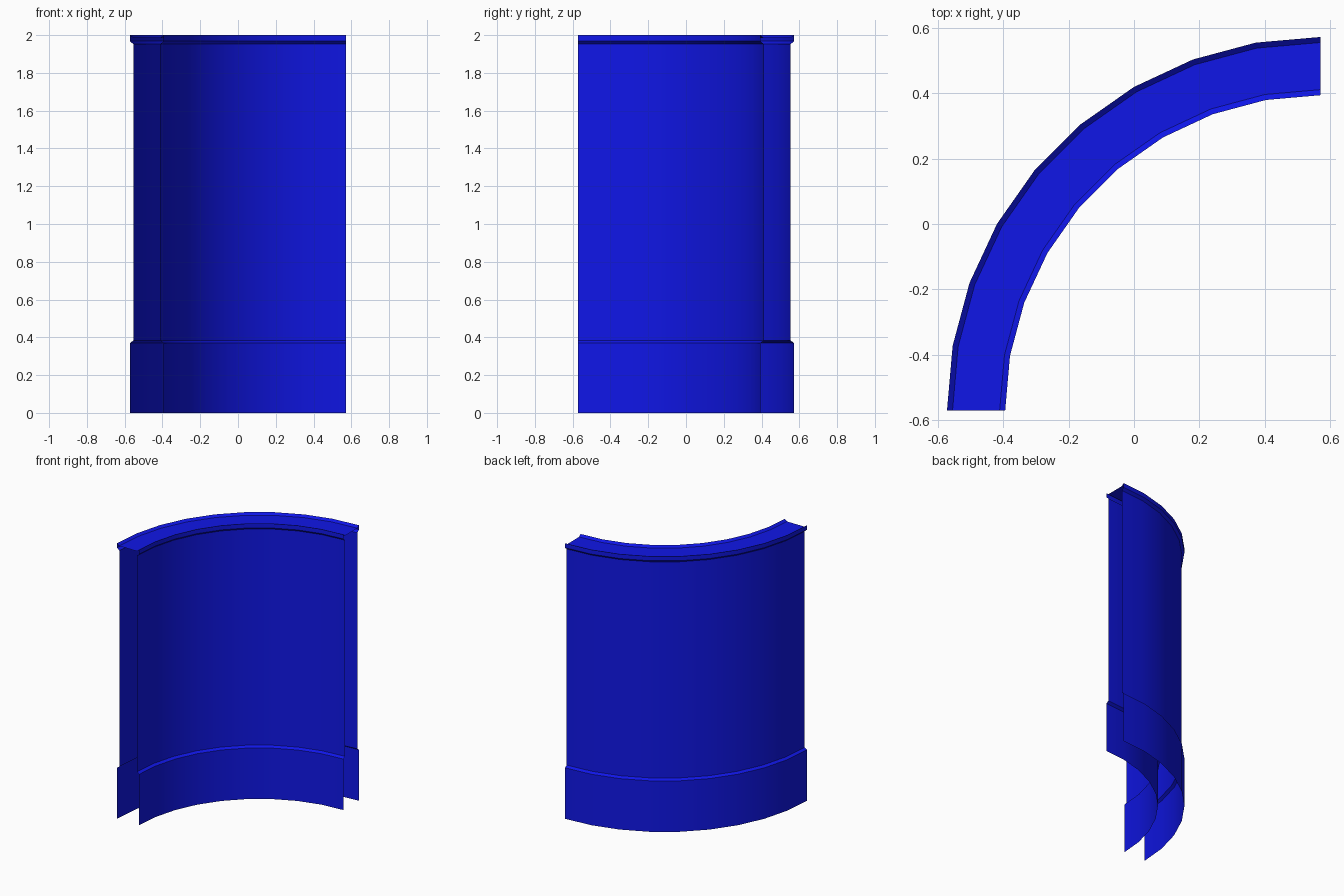
import bpy, bmesh, math

if "Cube" in bpy.data.objects:
    bpy.data.objects.remove(bpy.data.objects["Cube"])

CENTRE = (0.571, -0.571)   # arc centre of the quarter ring
MID = 1.054                # mid radius of the wall
STEPS = 9                  # ten-degree segments

mat = bpy.data.materials.new("blue")
mat.diffuse_color = (0.005, 0.008, 0.8, 1)
mat.use_nodes = True
mat.node_tree.nodes["Principled BSDF"].inputs["Base Color"].default_value = mat.diffuse_color

# Half cross-section (offset from mid radius, height): plinth, shaft, flared lip, sunken top
half = [(0.089, 0), (0.089, 0.37), (0.071, 0.383), (0.071, 1.952),
        (0.089, 1.968), (0.089, 2.0), (0.072, 1.985)]
profile = half + [(-o, z) for o, z in reversed(half)]


def sweep(name, section):
    """Sweep an open section through a quarter turn, leaving the ends open."""
    bm = bmesh.new()
    rings = []
    for i in range(STEPS + 1):
        a = math.pi / 2 + math.pi / 2 * i / STEPS
        rings.append([bm.verts.new((CENTRE[0] + (MID + o) * math.cos(a),
                                    CENTRE[1] + (MID + o) * math.sin(a), z))
                      for o, z in section])
    for r0, r1 in zip(rings, rings[1:]):
        for j in range(len(section) - 1):
            bm.faces.new((r0[j], r1[j], r1[j + 1], r0[j + 1]))
    # Make the top surface face upwards
    bm.normal_update()
    if bm.faces[:][len(half) - 1].normal.z < 0:
        bmesh.ops.reverse_faces(bm, faces=bm.faces[:])
    me = bpy.data.meshes.new(name)
    bm.to_mesh(me)
    bm.free()
    ob = bpy.data.objects.new(name, me)
    bpy.context.collection.objects.link(ob)
    me.materials.append(mat)
    bpy.ops.object.select_all(action='DESELECT')
    ob.select_set(True)
    bpy.context.view_layer.objects.active = ob
    bpy.ops.object.shade_smooth_by_angle(angle=math.radians(30))
    return ob


# Curved wall with plinth and lipped cap
sweep("curved_wall", profile)
